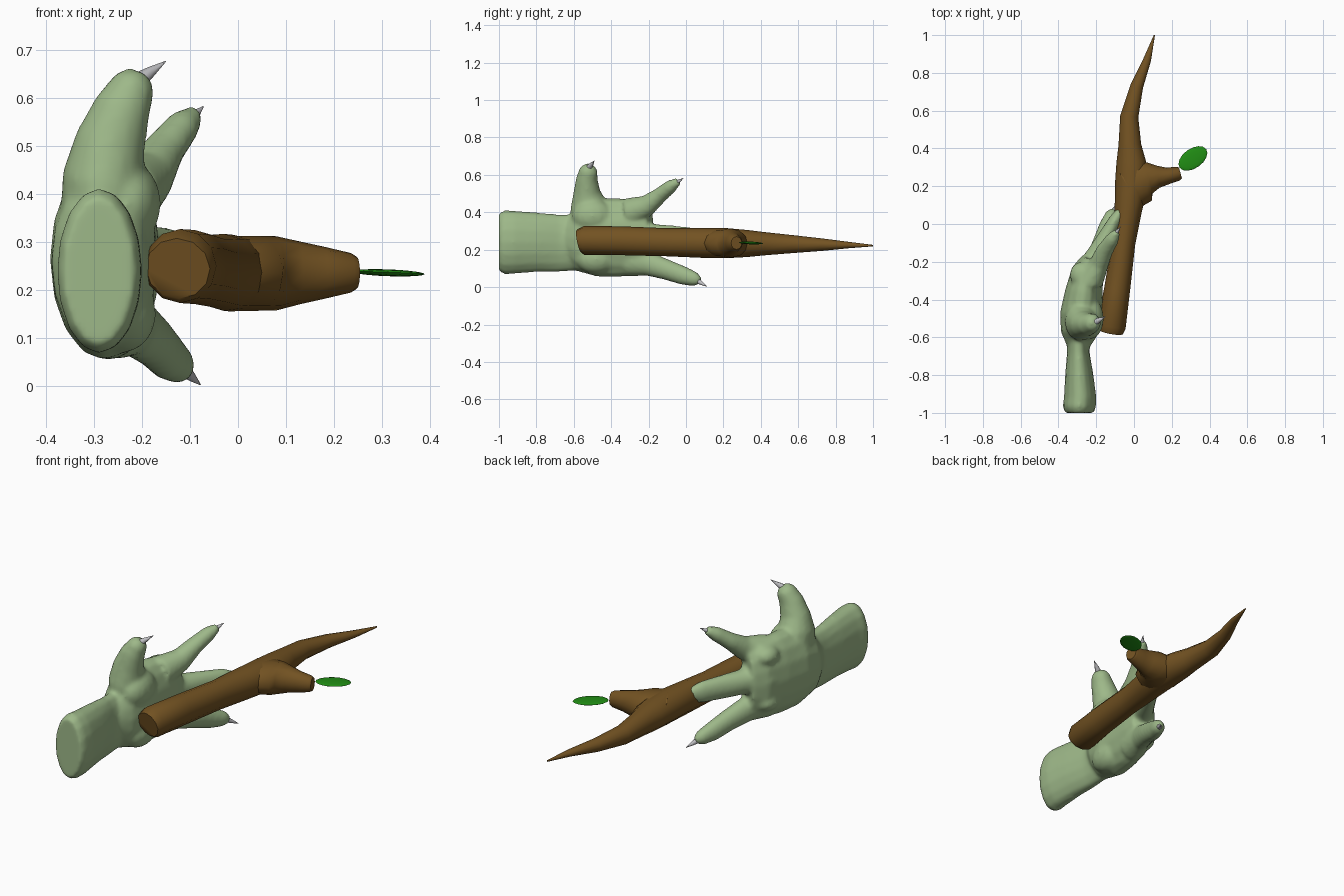
import bpy
import bmesh
from math import cos, sin, pi, radians
from mathutils import Vector, Matrix

cube = bpy.data.objects.get("Cube")
if cube:
    bpy.data.objects.remove(cube, do_unlink=True)


def make_material(name, red, green, blue):
    material = bpy.data.materials.new(name)
    material.use_nodes = True
    colour = (red, green, blue, 1)
    material.diffuse_color = colour
    material.node_tree.nodes["Principled BSDF"].inputs["Base Color"].default_value = colour
    return material


skin = make_material("pale green skin", .34, .48, .25)
bark = make_material("brown bark", .17, .085, .016)
leaf_green = make_material("leaf green", .015, .27, .007)
horn = make_material("grey claw", .52, .52, .54)

UP, SIDEWAYS = Vector((0, 0, 1)), Vector((1, 0, 0))


def add_tube(mesh, sections, hint=UP, sides=16):
    """Loft ellipses (x, y, z, half width, half height) along a path."""
    centres = [Vector(section[:3]) for section in sections]
    rings = []
    for index, section in enumerate(sections):
        before = centres[max(index - 1, 0)]
        after = centres[min(index + 1, len(centres) - 1)]
        tangent = (after - before).normalized()
        across = tangent.cross(hint).normalized()
        upward = across.cross(tangent)
        width, height = section[3:]
        ring = []
        for step in range(sides):
            angle = 2 * pi * step / sides
            offset = across * width * cos(angle) + upward * height * sin(angle)
            ring.append(mesh.verts.new(centres[index] + offset))
        rings.append(ring)
    for lower, upper in zip(rings, rings[1:]):
        for step in range(sides):
            following = (step + 1) % sides
            mesh.faces.new((lower[step], lower[following], upper[following], upper[step]))
    mesh.faces.new(rings[0][::-1])
    mesh.faces.new(rings[-1])


def add_ball(mesh, centre, size):
    transform = Matrix.Translation(centre) @ Matrix.Diagonal((*size, 1))
    bmesh.ops.create_uvsphere(mesh, u_segments=16, v_segments=10, radius=1, matrix=transform)


def finish(name, mesh, material):
    bmesh.ops.recalc_face_normals(mesh, faces=mesh.faces)
    data = bpy.data.meshes.new(name)
    mesh.to_mesh(data)
    mesh.free()
    data.materials.append(material)
    part = bpy.data.objects.new(name, data)
    bpy.context.collection.objects.link(part)
    bpy.ops.object.select_all(action="DESELECT")
    part.select_set(True)
    bpy.context.view_layer.objects.active = part
    bpy.ops.object.shade_smooth_by_angle(angle=radians(50))
    return part


# Hand: wrist, palm and digits fused into one skin
wrist = [
    (-.29, -1, .24, .075, .155), (-.29, -.97, .24, .088, .172),
    (-.285, -.92, .24, .086, .17), (-.29, -.8, .24, .075, .16),
    (-.295, -.68, .235, .06, .155), (-.295, -.55, .24, .06, .15),
]
palm = [
    (-.295, -.64, .27, .065, .11), (-.29, -.58, .26, .098, .175),
    (-.28, -.48, .265, .112, .21), (-.265, -.36, .265, .1, .212),
    (-.245, -.25, .265, .085, .2), (-.22, -.19, .265, .06, .16),
]
thumb = [
    (-.28, -.5, .36, .12, .09), (-.28, -.52, .44, .1, .085),
    (-.265, -.53, .51, .072, .074), (-.24, -.53, .58, .058, .06),
    (-.215, -.52, .63, .048, .045), (-.205, -.515, .652, .025, .025),
]
upper_finger = [
    (-.23, -.3, .4, .07, .08), (-.185, -.21, .435, .052, .058),
    (-.155, -.14, .49, .045, .042), (-.115, -.08, .54, .037, .036),
    (-.09, -.04, .567, .02, .02),
]
middle_finger = [
    (-.25, -.26, .28, .07, .08), (-.2, -.16, .275, .052, .062),
    (-.15, -.07, .27, .042, .06), (-.1, .02, .265, .035, .055),
    (-.065, .08, .26, .02, .032),
]
lower_finger = [
    (-.25, -.3, .14, .07, .085), (-.215, -.2, .125, .05, .065),
    (-.175, -.1, .092, .045, .055), (-.145, -.01, .06, .04, .05),
    (-.12, .05, .042, .033, .038), (-.107, .075, .032, .018, .02),
]
hand_mesh = bmesh.new()
for digit in (wrist, palm, upper_finger, middle_finger, lower_finger):
    add_tube(hand_mesh, digit)
add_tube(hand_mesh, thumb, SIDEWAYS)
# Fleshy pads on the palm and knuckles on its back
add_ball(hand_mesh, (-.23, -.5, .38), (.07, .11, .09))
add_ball(hand_mesh, (-.24, -.48, .15), (.07, .11, .08))
for height in (.16, .28, .4):
    add_ball(hand_mesh, (-.28, -.27, height), (.06, .07, .05))
hand = finish("hand", hand_mesh, skin)
remesh = hand.modifiers.new("fuse", "REMESH")
remesh.mode = "VOXEL"
remesh.voxel_size = .01
remesh.use_smooth_shade = True
soften = hand.modifiers.new("soften", "SMOOTH")
soften.factor = .5
soften.iterations = 8

# Claws: pointed cones running from inside each fingertip
claws = {
    "thumb_claw": ((-.215, -.525, .63), (-.15, -.49, .676), .02),
    "upper_claw": ((-.1, -.055, .555), (-.072, -.015, .582), .014),
    "middle_claw": ((-.075, .07, .26), (-.04, .12, .258), .015),
    "lower_claw": ((-.115, .06, .035), (-.078, .113, .003), .016),
}
for name, (base, tip, radius) in claws.items():
    claw_mesh = bmesh.new()
    middle = Vector(base).lerp(Vector(tip), .5)
    add_tube(claw_mesh, [(*base, radius, radius), (*middle, radius * .6, radius * .6),
                         (*tip, .001, .001)], sides=8)
    finish(name, claw_mesh, horn)

# Branch: tapering trunk and a flared, cut side shoot
trunk = [
    (-.125, -.57, .245, .068, .064), (-.12, -.545, .25, .076, .077),
    (-.09, -.35, .248, .069, .077), (-.055, -.1, .24, .062, .075),
    (-.03, .08, .237, .073, .08), (-.01, .22, .235, .09, .08),
    (-.015, .33, .233, .078, .072), (-.022, .42, .232, .06, .062),
    (-.025, .57, .23, .048, .048), (.015, .73, .227, .034, .033),
    (.07, .87, .225, .021, .017), (.108, 1, .222, .003, .004),
]
shoot = [
    (-.03, .19, .235, .12, .078), (.04, .23, .235, .12, .078),
    (.08, .245, .235, .085, .077), (.13, .25, .236, .058, .065),
    (.18, .255, .236, .044, .054), (.235, .267, .236, .037, .041),
    (.246, .27, .236, .03, .034),
]
for name, sections in (("branch", trunk), ("side_shoot", shoot)):
    branch_mesh = bmesh.new()
    add_tube(branch_mesh, sections, sides=12)
    finish(name, branch_mesh, bark)

# Leaf: a flattened oval on the end of the shoot
leaf_mesh = bmesh.new()
add_ball(leaf_mesh, (0, 0, 0), (.086, .052, .007))
leaf = finish("leaf", leaf_mesh, leaf_green)
leaf.location = (.312, .347, .236)
leaf.rotation_euler = (0, radians(2), radians(35))
